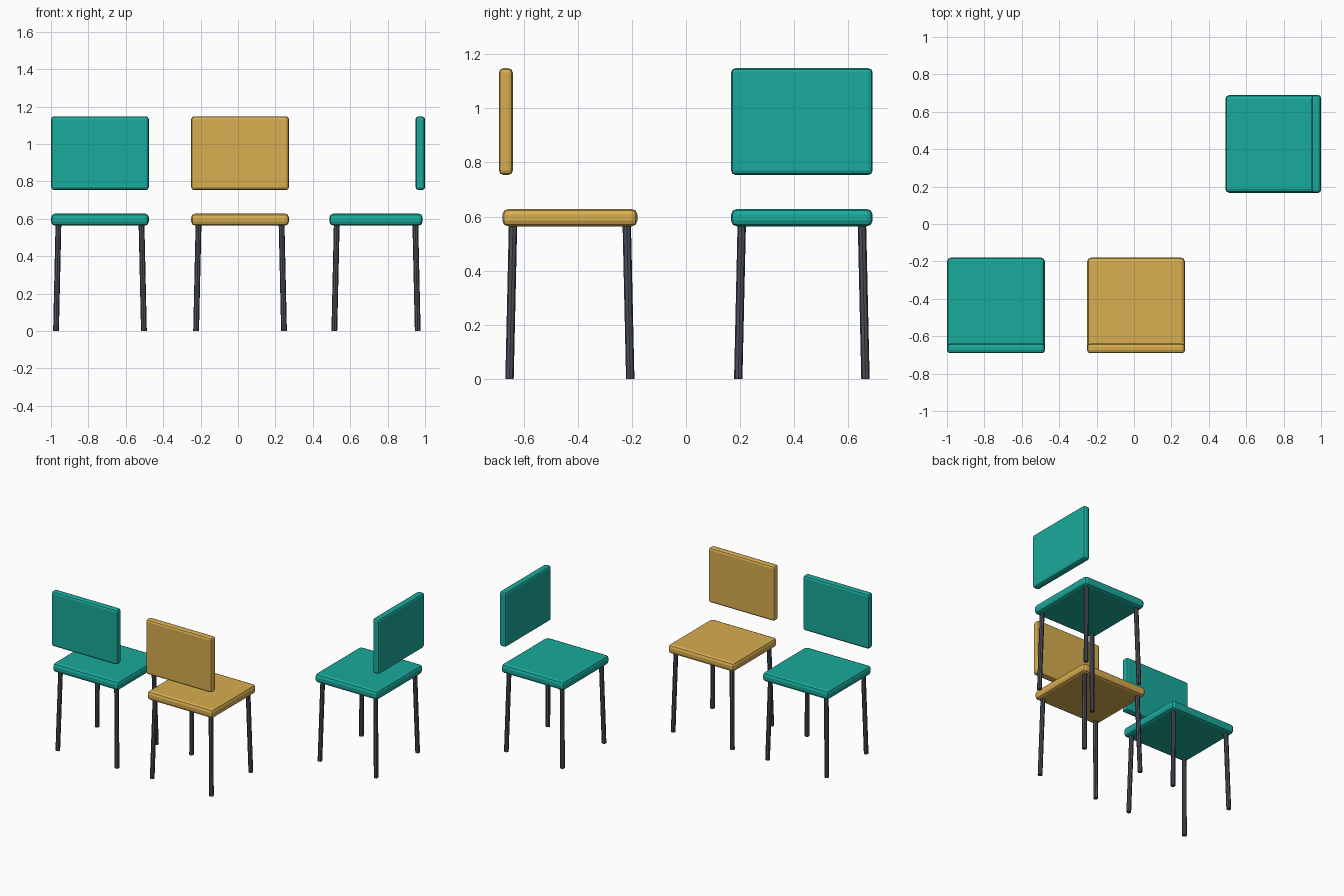
import bpy, bmesh, math
from mathutils import Matrix, Vector

if "Cube" in bpy.data.objects:
    bpy.data.objects.remove(bpy.data.objects["Cube"])


def material(name, rgb):
    m = bpy.data.materials.new(name)
    m.diffuse_color = (*rgb, 1)
    m.use_nodes = True
    m.node_tree.nodes["Principled BSDF"].inputs["Base Color"].default_value = m.diffuse_color
    return m


TEAL = material("teal", (0.01, 0.40, 0.33))
YELLOW = material("yellow", (0.68, 0.42, 0.08))
METAL = material("dark_metal", (0.07, 0.08, 0.10))


def finish(bm, name, mat, place):
    me = bpy.data.meshes.new(name)
    bm.to_mesh(me)
    bm.free()
    me.materials.append(mat)
    ob = bpy.data.objects.new(name, me)
    ob.matrix_world = place
    bpy.context.collection.objects.link(ob)
    return ob


def panel(name, size, centre, bevel, mat, place):
    bm = bmesh.new()
    bmesh.ops.create_cube(bm, size=1, matrix=Matrix.Translation(centre) @ Matrix.Diagonal((*size, 1)))
    bmesh.ops.bevel(bm, geom=bm.edges[:], offset=bevel, segments=2, profile=0.5, affect='EDGES')
    finish(bm, name, mat, place)


def leg(name, foot, top, radius, mat, place):
    # octagonal rod, sheared so the foot stays flat on the floor
    bm = bmesh.new()
    bmesh.ops.create_cone(bm, cap_ends=True, segments=8, radius1=radius, radius2=radius, depth=1)
    for v in bm.verts:
        v.co = Vector((v.co.x, v.co.y, 0)) + foot.lerp(top, v.co.z + 0.5)
    finish(bm, name, mat, place)


def chair(label, x, y, turn, mat):
    place = Matrix.Translation((x, y, 0)) @ Matrix.Rotation(turn, 4, 'Z')
    # seat pad and floating backrest
    panel(label + "_seat", (0.523, 0.499, 0.064), (0, 0, 0.596), 0.021, mat, place)
    panel(label + "_backrest", (0.523, 0.051, 0.394), (0, -0.2365, 0.951), 0.016, mat, place)
    # four splayed legs
    for sx, side in ((-1, "left"), (1, "right")):
        for sy, end in ((-1, "back"), (1, "front")):
            leg(f"{label}_{end}_{side}_leg", Vector((sx * 0.235, sy * 0.223, 0)),
                Vector((sx * 0.222, sy * 0.210, 0.575)), 0.0155, METAL, place)


chair("left_chair", -0.738, -0.429, 0, TEAL)
chair("middle_chair", 0.011, -0.429, 0, YELLOW)
chair("right_chair", 0.738, 0.428, math.pi / 2, TEAL)
